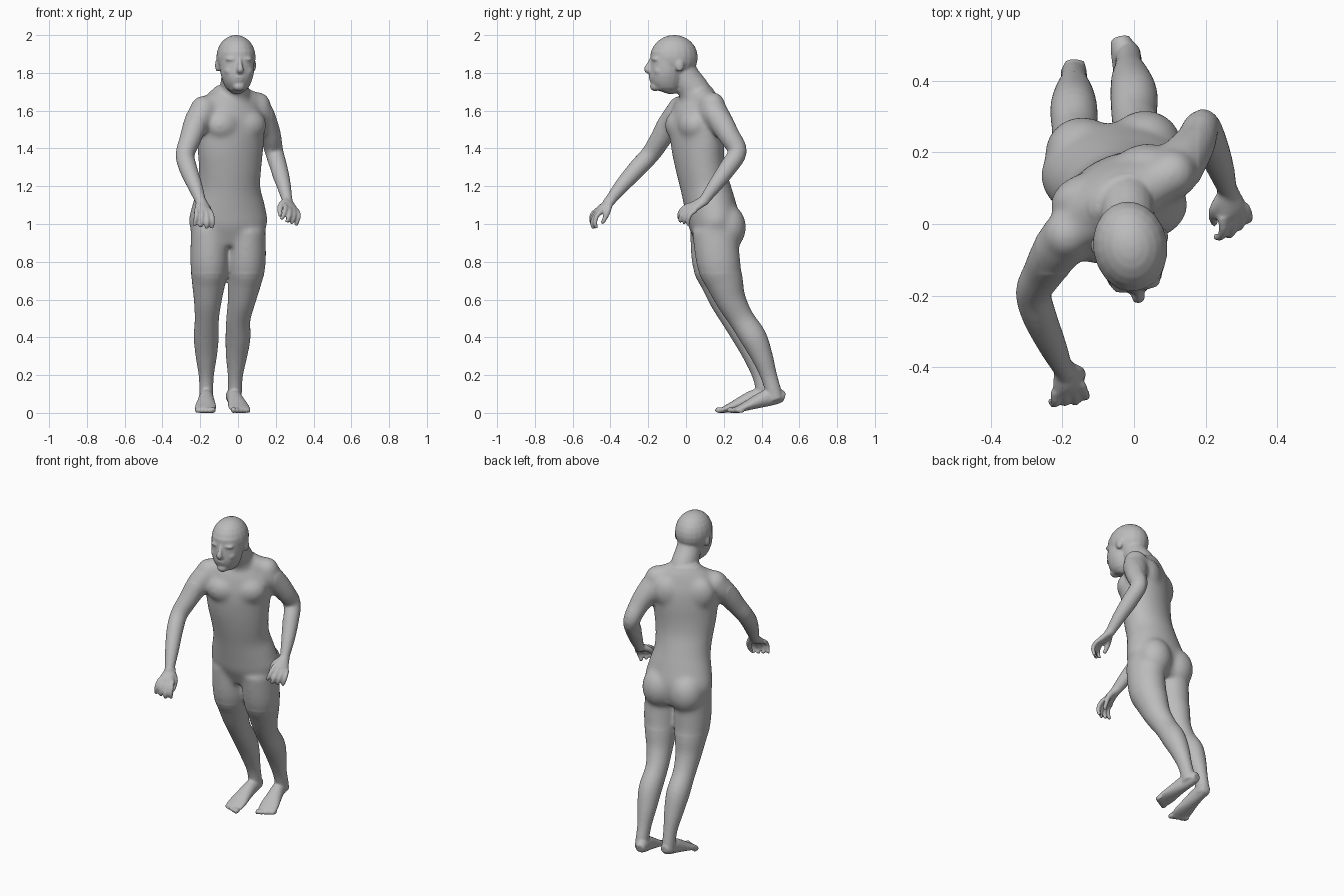
import bpy, bmesh, math
from mathutils import Vector, Matrix

if "Cube" in bpy.data.objects:
    bpy.data.objects.remove(bpy.data.objects["Cube"])

bm = bmesh.new()
X = Vector((1, 0, 0))


def frame(x, y, yaw):
    return Matrix.Translation((x, y, 0)) @ Matrix.Rotation(math.radians(yaw), 4, 'Z')


def spline(rows, steps=4):
    """Catmull-Rom resampling of rows of numbers."""
    rows = [Vector(r) for r in rows]
    out = []
    for i in range(len(rows) - 1):
        p0, p1, p2 = rows[max(i - 1, 0)], rows[i], rows[i + 1]
        p3 = rows[min(i + 2, len(rows) - 1)]
        for k in range(steps):
            t = k / steps
            out.append(0.5 * (2 * p1 + (p2 - p0) * t + (2 * p0 - 5 * p1 + 4 * p2 - p3) * t * t
                              + (3 * p1 - p0 - 3 * p2 + p3) * t ** 3))
    return out + [rows[-1]]


def loft(rows, side=X, mat=Matrix(), sides=20):
    """Elliptical tube through rows of x, y, z, half width, half depth, yaw."""
    rows = [tuple(r) + (r[3],) * (len(r) == 4) for r in rows]
    rows = spline([r + (0,) * (6 - len(r)) for r in rows])
    rings = []
    for i, r in enumerate(rows):
        a, b = rows[max(i - 1, 0)], rows[min(i + 1, len(rows) - 1)]
        t = Vector(b[:3]) - Vector(a[:3])
        t.normalize()
        u = Matrix.Rotation(math.radians(r[5]), 3, 'Z') @ Vector(side)
        u = (u - t * u.dot(t)).normalized()
        v = t.cross(u)
        ring = []
        for k in range(sides):
            w = math.tau * k / sides
            p = Vector(r[:3]) + u * r[3] * math.cos(w) + v * r[4] * math.sin(w)
            ring.append(bm.verts.new(mat @ p))
        rings.append(ring)
    for a, b in zip(rings, rings[1:]):
        for k in range(sides):
            n = (k + 1) % sides
            bm.faces.new((a[k], a[n], b[n], b[k]))
    bm.faces.new(rings[0][::-1])
    bm.faces.new(rings[-1])


def blob(c, r, mat=Matrix()):
    bmesh.ops.create_uvsphere(bm, u_segments=20, v_segments=12, radius=1,
                              matrix=mat @ Matrix.Translation(c) @ Matrix.Diagonal((*r, 1)))


# Torso, twisting from pelvis to shoulders
loft([(-.05, .16, .89, .15, .10, 4), (-.052, .15, 1.0, .208, .135, 5), (-.05, .128, 1.1, .194, .135, 8),
      (-.048, .102, 1.2, .168, .13, 12), (-.042, .077, 1.3, .17, .127, 18),
      (-.04, .063, 1.4, .182, .13, 24), (-.038, .06, 1.5, .19, .132, 27),
      (-.037, .065, 1.6, .182, .118, 28), (-.03, .073, 1.67, .145, .09, 28),
      (-.02, .07, 1.72, .09, .065, 20)], sides=32)
chest = frame(-.04, .06, 27)
pelvis = frame(-.05, .14, 6)
for s in (-1, 1):
    blob((s * .075, -.066, 1.525), (.1, .075, .085), chest)
    blob((s * .09, .065, 1.57), (.09, .06, .1), chest)
    blob((s * .088, .068, .985), (.105, .102, .125), pelvis)

# Neck and shoulder slopes
loft([(-.02, .08, 1.62, .1, .09), (-.02, .048, 1.70, .08, .085),
      (-.016, .0, 1.78, .072, .075), (-.014, -.025, 1.84, .068, .07)])
for end in ((-.185, -.03, 1.61, .062), (.105, .14, 1.63, .062)):
    loft([(-.02, .065, 1.675, .072), end], side=(0, 0, 1))
    blob(end[:3], (.07, .07, .072))

# Head
head = frame(-.011, -.06, 9)
blob((0, -.003, 1.885), (.104, .127, .118), head)
loft([(0, -.035, 1.91, .092, .093), (0, -.042, 1.82, .091, .091), (0, -.045, 1.77, .081, .09),
      (0, -.052, 1.73, .063, .077), (0, -.062, 1.70, .038, .05)], mat=head)
loft([(0, -.12, 1.88, .011, .012), (0, -.136, 1.845, .012, .016), (0, -.148, 1.82, .019, .017),
      (0, -.13, 1.806, .016, .013)], mat=head)
blob((0, -.124, 1.779), (.029, .015, .009), head)
blob((0, -.121, 1.764), (.025, .015, .009), head)
blob((0, -.105, 1.73), (.032, .027, .025), head)
for s in (-1, 1):
    blob((s * .036, -.106, 1.875), (.036, .024, .013), head)
    blob((s * .036, -.108, 1.847), (.016, .014, .01), head)
    blob((s * .045, -.088, 1.812), (.032, .032, .028), head)
    blob((s * .096, .012, 1.842), (.014, .023, .035), head)


def hand(wrist, forward, across):
    """Palm, four curled fingers and a thumb on the across side."""
    w, f, s = Vector(wrist), Vector(forward).normalized(), Vector(across).normalized()
    s = (s - f * s.dot(f)).normalized()
    n = s.cross(f)
    if n.z > 0:
        n = -n
    at = lambda i, j, k=0: tuple(w + f * i + s * j + n * k)
    loft([(*at(-.02, 0), .027, .024), (*at(.02, .002), .036, .022),
          (*at(.06, 0), .043, .02), (*at(.08, 0), .04, .015)], side=s)
    for j in range(4):
        q = (j - 1.5) * .025
        reach = .155 - .008 * abs(j - 2)
        loft([(*at(.065, q), .0135), (*at(.105, q * 1.15, .004), .013),
              (*at(reach - .012, q * 1.25, .025), .012), (*at(reach, q * 1.25, .055), .0105)], side=s)
    loft([(*at(.01, .02, .005), .018), (*at(.045, .044, .022), .016),
          (*at(.08, .046, .042), .013), (*at(.108, .04, .055), .011)], side=f.cross(s))


# Right arm reaching forward, left arm with elbow back
loft([(-.13, 0, 1.61, .06), (-.185, -.035, 1.59, .074), (-.222, -.085, 1.53, .067),
      (-.253, -.135, 1.45, .057), (-.28, -.19, 1.37, .05), (-.265, -.255, 1.30, .048),
      (-.23, -.335, 1.21, .04), (-.2, -.4, 1.13, .029), (-.19, -.42, 1.11, .027)])
hand((-.195, -.405, 1.118), (.13, -.62, -.5), (1, .15, -.2))
loft([(.06, .11, 1.62, .06), (.105, .14, 1.60, .074), (.14, .185, 1.54, .068),
      (.17, .228, 1.47, .058), (.19, .272, 1.385, .05), (.215, .222, 1.30, .047),
      (.24, .16, 1.215, .039), (.258, .105, 1.14, .029), (.265, .085, 1.115, .027)])
hand((.263, .092, 1.122), (.2, -.75, -.42), (-.8, -.2, .45))

# Legs: shared girths, one row of centres per side, then feet
girths = ((.1, .12), (.103, .117), (.09, .1), (.074, .08), (.064, .068),
          (.066, .07), (.056, .057), (.04, .044), (.037, .042), (.037, .042))
heights = (.98, .8, .7, .6, .5, .4, .3, .2, .12, .07)
legs = (((-.15, -.15, -.155, -.16, -.165, -.168, -.168, -.168, -.168, -.168),
         (.14, .148, .175, .205, .255, .32, .362, .395, .412, .42), (-.165, .455), (-.03, -1)),
        ((.045, .045, .035, .02, .002, 0, -.008, -.014, -.016, -.018),
         (.15, .172, .203, .238, .293, .358, .403, .438, .462, .474), (-.038, .52), (.2, -1)))
foot = ((0, .027, .027, .045), (.03, .034, .04, .055), (.09, .039, .045, .055), (.15, .047, .036, .043),
        (.21, .057, .024, .028), (.25, .056, .017, .019), (.27, .05, .012, .014))
for xs, ys, heel, way in legs:
    loft([(x, y, z, a, b) for x, y, z, (a, b) in zip(xs, ys, heights, girths)], sides=24)
    d = Vector((*way, 0)).normalized()
    s = Vector((-d.y, d.x, 0))
    h = Vector((*heel, 0))
    lift = lambda t: .04 * (1 - t / .27)
    loft([(*(h + d * t + Vector((0, 0, z + lift(t)))), a, b) for t, a, b, z in foot], side=s)
    # Toes, largest on the inner side
    inner = 1 if heel[0] < -.1 else -1
    for k in range(5):
        size = .017 - .0015 * k
        c = h + d * (.278 - .008 * k) + s * inner * (.042 - .022 * k)
        blob((c.x, c.y, size), (size * .8, .024, size))

# Fuse the parts into one skin
bmesh.ops.recalc_face_normals(bm, faces=bm.faces)
mesh = bpy.data.meshes.new("body")
bm.to_mesh(mesh)
bm.free()
body = bpy.data.objects.new("body", mesh)
bpy.context.collection.objects.link(body)
remesh = body.modifiers.new("fuse", 'REMESH')
remesh.mode = 'VOXEL'
remesh.voxel_size = .007
soften = body.modifiers.new("soften", 'SMOOTH')
soften.factor = .5
soften.iterations = 5
bpy.context.view_layer.update()
skin = bpy.data.meshes.new_from_object(body.evaluated_get(bpy.context.evaluated_depsgraph_get()))
body.modifiers.clear()
body.data = skin

# Blend the muscles of the trunk, shoulders and thighs
bm = bmesh.new()
bm.from_mesh(skin)
trunk = [v for v in bm.verts if .74 < v.co.z < 1.72 and -.27 < v.co.x < .18 and v.co.y > -.14]
for i in range(30):
    bmesh.ops.smooth_vert(bm, verts=trunk, factor=.5, use_axis_x=True, use_axis_y=True, use_axis_z=True)
for f in bm.faces:
    f.smooth = True
# Stand on the floor
low = min(v.co.z for v in bm.verts)
bmesh.ops.translate(bm, verts=bm.verts, vec=(0, 0, -low))
bm.to_mesh(skin)
bm.free()

grey = bpy.data.materials.new("plain grey")
grey.use_nodes = True
colour = (.5, .5, .5, 1)
grey.diffuse_color = colour
grey.node_tree.nodes["Principled BSDF"].inputs["Base Color"].default_value = colour
skin.materials.clear()
skin.materials.append(grey)
